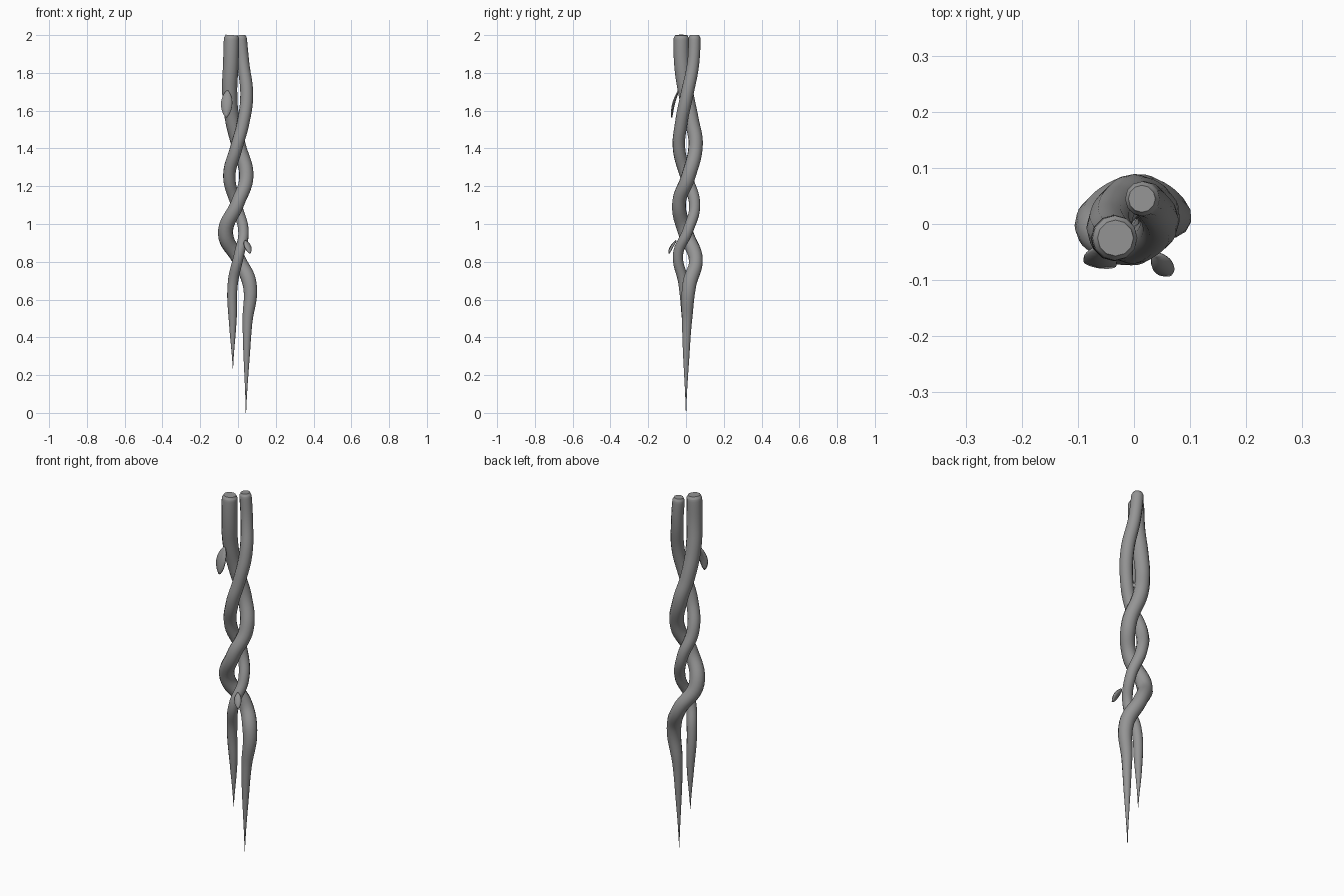
import bpy, bmesh, math
from mathutils import Vector

if "Cube" in bpy.data.objects:
    bpy.data.objects.remove(bpy.data.objects["Cube"])

stem_grey = bpy.data.materials.new("stem_grey")
stem_grey.diffuse_color = (0.3, 0.3, 0.3, 1)
stem_grey.use_nodes = True
stem_grey.node_tree.nodes["Principled BSDF"].inputs["Base Color"].default_value = stem_grey.diffuse_color


def strand(name, points):
    """Tapered tube through (x, y, z, radius) points."""
    curve = bpy.data.curves.new(name, 'CURVE')
    curve.dimensions = '3D'
    curve.bevel_depth = 1.0
    curve.bevel_resolution = 4
    curve.resolution_u = 8
    curve.use_fill_caps = True
    spline = curve.splines.new('BEZIER')
    spline.bezier_points.add(len(points) - 1)
    for bp, (x, y, z, r) in zip(spline.bezier_points, points):
        bp.co = (x, y, z)
        bp.radius = r
        bp.handle_left_type = bp.handle_right_type = 'AUTO'
    spline.radius_interpolation = 'CARDINAL'
    obj = bpy.data.objects.new(name, curve)
    bpy.context.collection.objects.link(obj)
    bpy.ops.object.select_all(action='DESELECT')
    obj.select_set(True)
    bpy.context.view_layer.objects.active = obj
    bpy.ops.object.convert(target='MESH')
    obj = bpy.context.object
    obj.data.materials.clear()
    obj.data.materials.append(stem_grey)
    bpy.ops.object.shade_smooth_by_angle(angle=math.radians(50))


def leaf(name, base, tip, across, width, bow):
    """Thin curved oval blade from base to tip."""
    base, tip, across = Vector(base), Vector(tip), Vector(across).normalized()
    normal = across.cross(tip - base).normalized()
    if normal.y > 0:
        normal.negate()
    bm = bmesh.new()
    rows, n = [], 10
    for i in range(n + 1):
        t = i / n
        half = width / 2 * max(0.15, math.sin(math.pi * t) ** 0.6)
        mid = base.lerp(tip, t) + normal * bow * math.sin(math.pi * t)
        rows.append([bm.verts.new(mid + across * half * s) for s in (-1, 0, 1)])
    for a, b in zip(rows, rows[1:]):
        for k in range(2):
            bm.faces.new((a[k], a[k + 1], b[k + 1], b[k]))
    bmesh.ops.recalc_face_normals(bm, faces=bm.faces)
    mesh = bpy.data.meshes.new(name)
    bm.to_mesh(mesh)
    bm.free()
    mesh.materials.append(stem_grey)
    obj = bpy.data.objects.new(name, mesh)
    bpy.context.collection.objects.link(obj)
    solid = obj.modifiers.new("thickness", 'SOLIDIFY')
    solid.thickness = 0.006
    solid.offset = 0
    for p in mesh.polygons:
        p.use_smooth = True


# Thick strand, ending in the long point
strand("thick_strand", [
    (-.033, -.025, 2.0, .032), (-.034, -.025, 1.985, .040),
    (-.038, -.022, 1.85, .041), (-.044, -.002, 1.7, .040),
    (-.030, .030, 1.55, .038), (.002, .051, 1.42, .038),
    (.044, .012, 1.25, .038), (-.002, -.037, 1.11, .037),
    (-.066, .000, .95, .040), (.005, .052, .81, .037),
    (.062, .018, .68, .038), (.050, .005, .48, .027),
    (.045, .001, .25, .014), (.042, 0, 0, .001)])

# Thin strand, ending in the short point
strand("thin_strand", [
    (.014, .045, 2.0, .024), (.015, .045, 1.985, .031),
    (.028, .038, 1.85, .032), (.046, .004, 1.68, .034),
    (.026, -.026, 1.53, .033), (-.010, -.037, 1.4, .033),
    (-.046, .002, 1.25, .033), (-.008, .046, 1.1, .030),
    (.029, .008, .96, .028), (.006, -.042, .84, .027),
    (-.027, -.014, .69, .027), (-.028, 0, .48, .020),
    (-.027, 0, .235, .001)])

# Small leaves
leaf("upper_leaf", (-.056, -.040, 1.705), (-.062, -.076, 1.565), (1, -.15, 0), .06, .008)
leaf("lower_leaf", (.036, -.052, .912), (.064, -.090, .845), (1, .45, .15), .036, .005)
